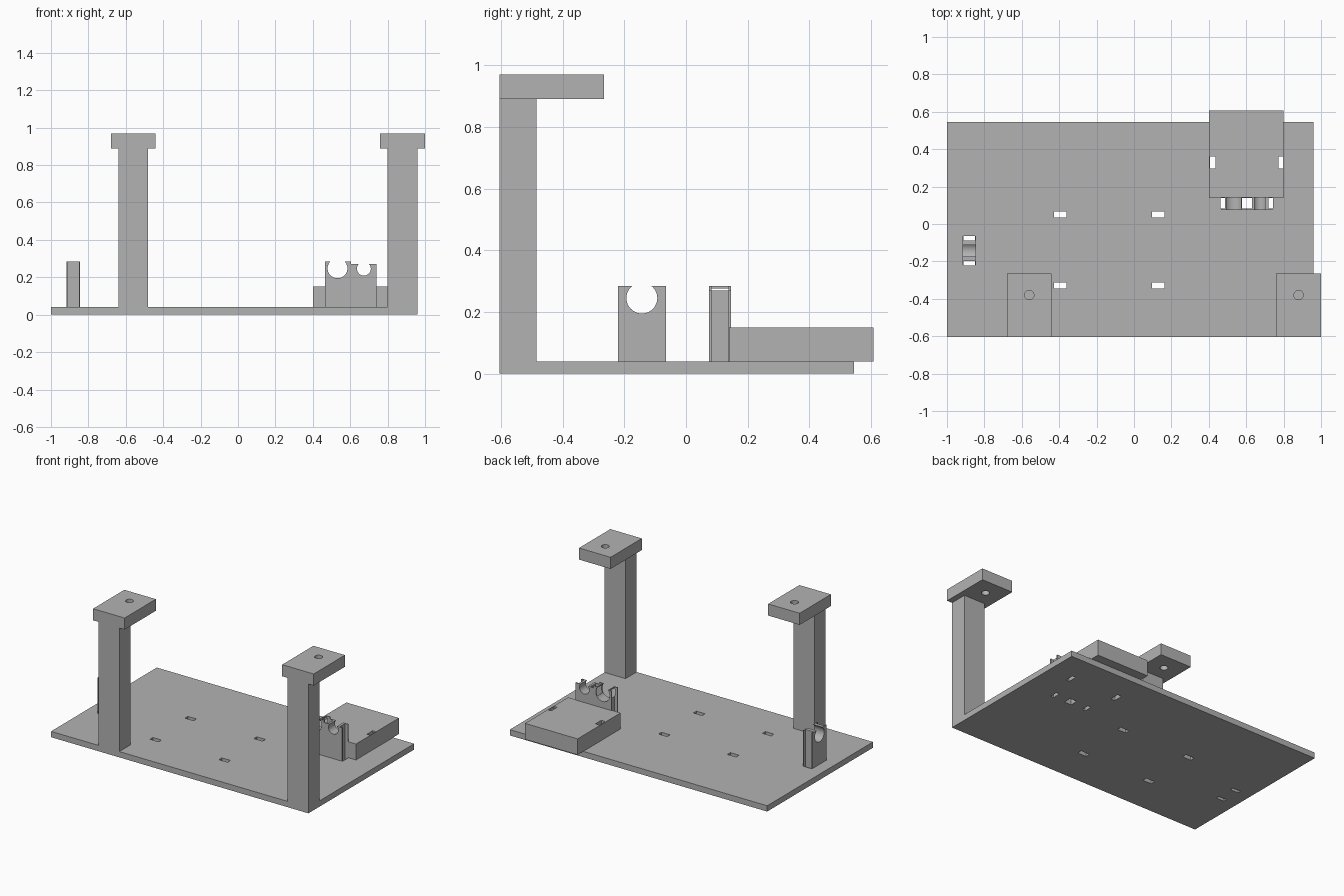
import bpy, bmesh
from math import radians
from mathutils import Matrix, Vector

cube = bpy.data.objects.get("Cube")
if cube:
    bpy.data.objects.remove(cube, do_unlink=True)

grey = bpy.data.materials.new("plain grey")
grey.use_nodes = True
COLOR = (0.45, 0.45, 0.45, 1)
grey.diffuse_color = COLOR
grey.node_tree.nodes["Principled BSDF"].inputs["Base Color"].default_value = COLOR


def add_box(bm, x, y, z):
    lo, hi = Vector((x[0], y[0], z[0])), Vector((x[1], y[1], z[1]))
    m = Matrix.Translation((lo + hi) / 2) @ Matrix.Diagonal((*(hi - lo), 1))
    bmesh.ops.create_cube(bm, size=1, matrix=m)


def add_rod(bm, center, radius, depth, axis):
    turn = {"X": Matrix.Rotation(radians(90), 4, "Y"),
            "Y": Matrix.Rotation(radians(90), 4, "X"),
            "Z": Matrix.Identity(4)}[axis]
    bmesh.ops.create_cone(bm, cap_ends=True, segments=48, radius1=radius, radius2=radius,
                          depth=depth, matrix=Matrix.Translation(center) @ turn)


def make(name, boxes=(), rods=()):
    bm = bmesh.new()
    for b in boxes:
        add_box(bm, *b)
    for r in rods:
        add_rod(bm, *r)
    mesh = bpy.data.meshes.new(name)
    bm.to_mesh(mesh)
    bm.free()
    mesh.materials.append(grey)
    obj = bpy.data.objects.new(name, mesh)
    bpy.context.collection.objects.link(obj)
    return obj


def combine(obj, other, operation):
    mod = obj.modifiers.new("combine", "BOOLEAN")
    mod.operation, mod.object, mod.solver = operation, other, "EXACT"
    bpy.context.view_layer.objects.active = obj
    bpy.ops.object.modifier_apply(modifier=mod.name)
    bpy.data.objects.remove(other, do_unlink=True)


def finish(obj):
    bpy.ops.object.select_all(action="DESELECT")
    obj.select_set(True)
    bpy.context.view_layer.objects.active = obj
    bpy.ops.object.shade_smooth_by_angle(angle=radians(30))


T = 0.04            # plate thickness
FRONT = -0.605      # front edge shared by plate, posts and caps
THROUGH = (-0.1, 0.5)

# Plate with two posts, each carrying an overhanging drilled cap
frame = make("base_plate", [((-1, 0.96), (FRONT, 0.545), (0, T))])
for x in (-0.56, 0.88):
    post = make("post", [((x - 0.08, x + 0.08), (FRONT, -0.485), (0, 0.93))])
    cap = make("cap", [((x - 0.12, x + 0.12), (FRONT, -0.265), (0.89, 0.97))])
    combine(cap, make("drill", rods=[((x, -0.38, 0.93), 0.025, 0.3, "Z")]), "DIFFERENCE")
    combine(frame, post, "UNION")
    combine(frame, cap, "UNION")

# Tie slots through the plate
slots = [((x - 0.033, x + 0.033), (y - 0.016, y + 0.016), THROUGH)
         for x in (-0.395, 0.13) for y in (0.05, -0.33)]
box_slots = [(x, (0.298, 0.362), THROUGH) for x in ((0.405, 0.436), (0.773, 0.797))]
pair_slots = [(x, (0.083, 0.138), THROUGH)
              for x in ((0.463, 0.487), (0.577, 0.63), (0.718, 0.742))]
side_slots = [((-0.912, -0.85), y, THROUGH) for y in ((-0.222, -0.198), (-0.087, -0.063))]
combine(frame, make("cutter", slots + box_slots + pair_slots + side_slots), "DIFFERENCE")
finish(frame)

# Raised block overhanging the back edge
block = make("raised_block", [((0.4, 0.8), (0.14, 0.608), (T, 0.15))])
combine(block, make("cutter", box_slots), "DIFFERENCE")
finish(block)


# Clips: open round seat on top, tie channels down both ends
def make_clip(name, x, y, top, channels, rod):
    clip = make(name, [(x, y, (T, top))])
    combine(clip, make("cutter", channels), "DIFFERENCE")
    combine(clip, make("cutter", rods=[rod]), "DIFFERENCE")
    finish(clip)


depth = (0.075, 0.145)
make_clip("large_clip", (0.465, 0.603), depth, 0.284, pair_slots,
          ((0.532, 0.11, 0.248), 0.053, 0.3, "Y"))
make_clip("small_clip", (0.603, 0.74), depth, 0.27, pair_slots,
          ((0.673, 0.11, 0.246), 0.037, 0.3, "Y"))
make_clip("side_clip", (-0.917, -0.845), (-0.22, -0.065), 0.284, side_slots,
          ((-0.881, -0.143, 0.245), 0.05, 0.3, "X"))
